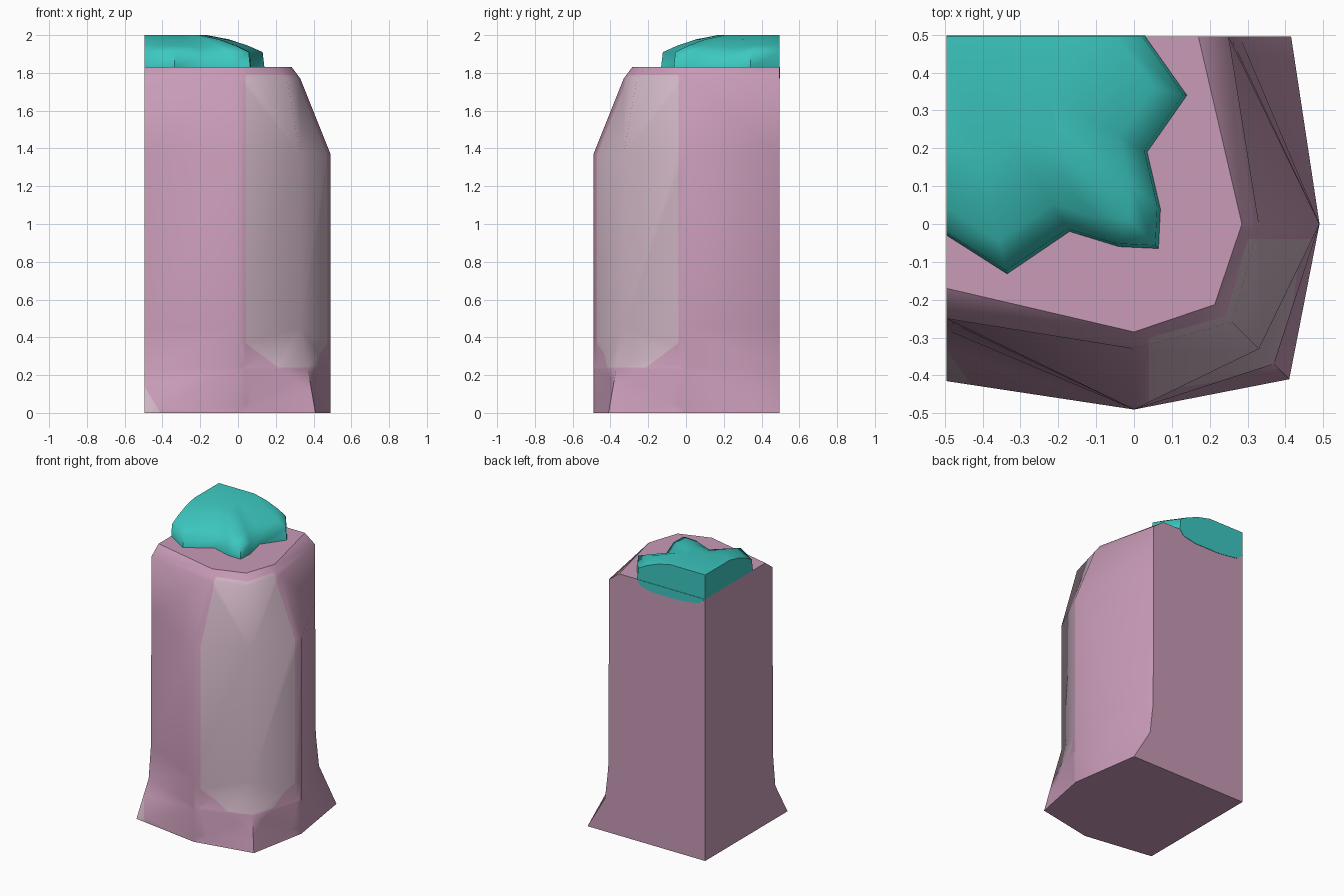
import bpy, bmesh
from mathutils import Vector

if "Cube" in bpy.data.objects:
    bpy.data.objects.remove(bpy.data.objects["Cube"])


def material(name, rgb):
    m = bpy.data.materials.new(name)
    m.diffuse_color = (*rgb, 1)
    m.use_nodes = True
    m.node_tree.nodes["Principled BSDF"].inputs["Base Color"].default_value = m.diffuse_color
    return m


pink = material("dusty_pink_rock", (0.578, 0.328, 0.474))
pale = material("pale_worn_rock", (0.62, 0.46, 0.55))
teal = material("teal_moss", (0.045, 0.578, 0.527))


def finish(bm, name, mats):
    """Smooth shading, with the flat cap, base and cut walls kept crisp."""
    bmesh.ops.recalc_face_normals(bm, faces=bm.faces[:])

    def flat(f):
        return max(abs(f.normal.z), -f.normal.x, f.normal.y) > 0.985

    for f in bm.faces:
        f.smooth = True
    for e in bm.edges:
        if len(e.link_faces) == 2:
            a, b = e.link_faces
            e.smooth = not (flat(a) != flat(b) and a.normal.angle(b.normal, 0) > 0.45
                            or a.normal.angle(b.normal, 0) > 1.1)
    me = bpy.data.meshes.new(name)
    bm.to_mesh(me)
    bm.free()
    for m in mats:
        me.materials.append(m)
    ob = bpy.data.objects.new(name, me)
    bpy.context.collection.objects.link(ob)
    return ob


# --- rock pillar: stacked rings, symmetric about the front-right diagonal
W = 0.495
# z, back edge reach, side ridge reach, diagonal corner reach
rings = [(0.00, 0.415, 0.49, 0.41),
         (0.23, 0.28, 0.49, 0.37),
         (0.45, 0.255, 0.49, 0.33),
         (1.37, 0.25, 0.49, 0.33),
         (1.77, 0.25, 0.33, 0.26),
         (1.83, 0.17, 0.285, 0.213)]
bm = bmesh.new()
loops = []
for z, b, a, d in rings:
    pts = [(-W, W), (b, W), (a, 0), (d, -d), (0, -a), (-W, -b)]
    loops.append([bm.verts.new((x, y, z)) for x, y in pts])
for lo, hi in zip(loops, loops[1:]):
    for i in range(6):
        j = (i + 1) % 6
        bm.faces.new((lo[i], lo[j], hi[j], hi[i]))
bm.faces.new(loops[0])
bm.faces.new(loops[-1])
bmesh.ops.recalc_face_normals(bm, faces=bm.faces[:])
bm.normal_update()
curved = [f for f in bm.faces if abs(f.normal.z) < 0.95
          and f.normal.x > -0.95 and f.normal.y < 0.95]
bmesh.ops.triangulate(bm, faces=curved)


# --- pale worn patches, cut into the corner column and the front left foot
def cut_patch(region, planes):
    def pick():
        return [f for f in bm.faces if abs(f.normal.z) < 0.95
                and region(f.calc_center_median())]
    for co, no in planes:
        fs = pick()
        geom = fs + list({e for f in fs for e in f.edges}) + list({v for f in fs for v in f.verts})
        bmesh.ops.bisect_plane(bm, geom=geom, plane_co=co, plane_no=no, dist=1e-5)
        bm.normal_update()
    for f in pick():
        c = f.calc_center_median()
        if all((c - Vector(co)).dot(Vector(no)) > 0 for co, no in planes):
            f.material_index = 1


cut_patch(lambda c: c.x > 0 and c.y < 0,
          [((0.04, 0, 0), (1, 0, 0)), ((0, -0.04, 0), (0, -1, 0)),
           ((0, 0, 0.24), (0, 0, 1)), ((0, 0, 1.79), (0, 0, -1)),
           ((0.04, 0, 0.37), (0.6, 0, 0.8)), ((0, -0.04, 0.37), (0, -0.6, 0.8))])
cut_patch(lambda c: -W + 0.001 < c.x < 0 and c.y < -0.1,
          [((-0.41, 0, 0), (-0.855, 0, -0.519))])
finish(bm, "rock_pillar", [pink, pale])

# --- moss cap: lobed outline shrunk toward the back left corner as it rises
outline = [(-W, -0.03), (-0.335, -0.132), (-0.17, -0.02), (-0.04, -0.06), (0.065, -0.065),
           (0.07, 0.04), (0.035, 0.19), (0.14, 0.34), (0.03, W)]
valley = (2, 6)
levels = [(1.0, 1.828, 1.828), (0.985, 1.91, 1.885), (0.86, 1.945, 1.935),
          (0.70, 1.978, 1.975), (0.52, 2.0, 2.0)]
bm = bmesh.new()
rows = []
for s, z, zv in levels:
    rows.append([bm.verts.new((-W + (x + W) * s, W + (y - W) * s, zv if i in valley else z))
                 for i, (x, y) in enumerate(outline)])
for lo, hi in zip(rows, rows[1:]):
    for i in range(len(outline) - 1):
        bm.faces.new((lo[i], lo[i + 1], hi[i + 1], hi[i]))
top = bm.verts.new((-W, W, 2.0))
low = bm.verts.new((-W, W, 1.828))
bm.faces.new(rows[-1] + [top])
bm.faces.new(rows[0] + [low])
bm.faces.new([r[0] for r in rows] + [top, low])
bm.faces.new([r[-1] for r in rows] + [top, low])
finish(bm, "moss_cap", [teal])

# --- thin moss lip drooping down the back wall
lip = [(-W, 1.83), (-0.45, 1.79), (-0.3, 1.77), (-0.1, 1.77), (0.0, 1.79), (0.03, 1.83)]
bm = bmesh.new()
back = [bm.verts.new((x, W + 0.003, z)) for x, z in lip]
face = bm.faces.new(back)
ext = bmesh.ops.extrude_face_region(bm, geom=[face])
for v in ext["geom"]:
    if isinstance(v, bmesh.types.BMVert):
        v.co.y -= 0.006
finish(bm, "moss_lip", [teal])
